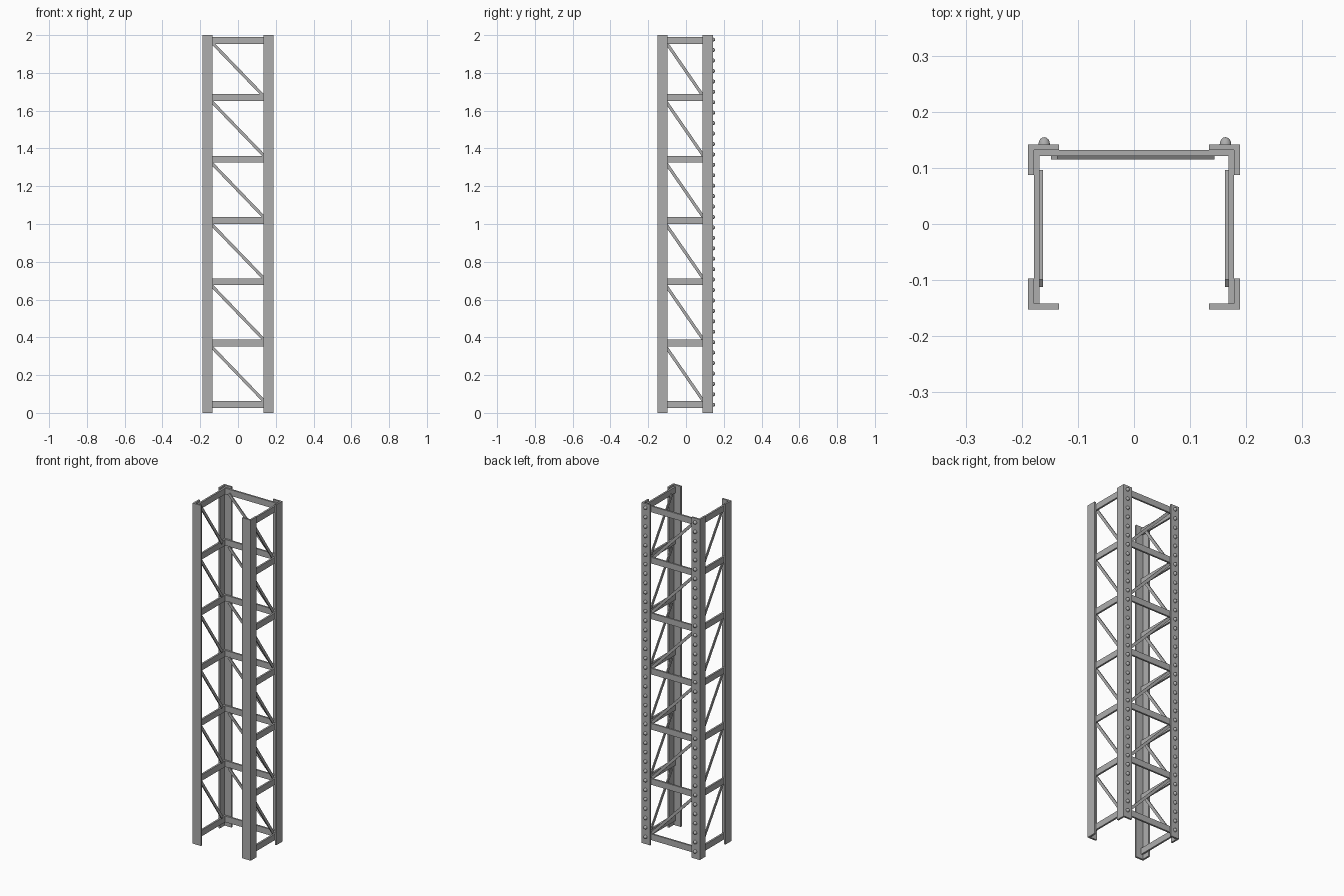
import bpy
import bmesh
import math
from mathutils import Matrix, Vector

cube = bpy.data.objects.get("Cube")
if cube:
    bpy.data.objects.remove(cube, do_unlink=True)

# One plain steel colour
steel = bpy.data.materials.new("steel_grey")
steel.use_nodes = True
GREY = (0.42, 0.42, 0.42, 1)
steel.diffuse_color = GREY
bsdf = next(n for n in steel.node_tree.nodes if n.type == 'BSDF_PRINCIPLED')
bsdf.inputs["Base Color"].default_value = GREY


def finish(bm, name):
    bmesh.ops.recalc_face_normals(bm, faces=bm.faces)
    mesh = bpy.data.meshes.new(name)
    bm.to_mesh(mesh)
    bm.free()
    mesh.materials.append(steel)
    obj = bpy.data.objects.new(name, mesh)
    bpy.context.collection.objects.link(obj)
    return obj


def add_box(bm, center, size, rotation=Matrix()):
    matrix = Matrix.Translation(Vector(center)) @ rotation @ Matrix.Diagonal((*size, 1))
    bmesh.ops.create_cube(bm, size=1, matrix=matrix)


HEIGHT = 2.0
HALF_X = 0.189            # outer face of the posts
BACK, FRONT = 0.142, -0.152
FLANGE, THICK = 0.055, 0.0105
RAIL_Z = [0.045, 0.37, 0.694, 1.018, 1.343, 1.67, 1.971]
RAIL_H = 0.036
BRACE_W, BRACE_T = 0.016, 0.006
SIDES = (("right", -1), ("left", 1))


# Corner posts: L-shaped angle irons opening to the inside
def angle_post(name, sx, y_outer, sy):
    profile = [(0, 0), (FLANGE, 0), (FLANGE, THICK),
               (THICK, THICK), (THICK, FLANGE), (0, FLANGE)]
    bm = bmesh.new()
    verts = [bm.verts.new((sx * (HALF_X - a), y_outer - sy * b, 0)) for a, b in profile]
    face = bm.faces.new(verts)
    extruded = bmesh.ops.extrude_face_region(bm, geom=[face])["geom"]
    top = [v for v in extruded if isinstance(v, bmesh.types.BMVert)]
    bmesh.ops.translate(bm, verts=top, vec=(0, 0, HEIGHT))
    finish(bm, name)


for side, sx in SIDES:
    angle_post(f"back_{side}_post", sx, BACK, 1)
    angle_post(f"front_{side}_post", sx, FRONT, -1)

# Horizontal rails fixed against the inner faces of the posts
inner_x = HALF_X - THICK
inner_back, inner_front = BACK - THICK, FRONT + THICK
bm = bmesh.new()
for z in RAIL_Z:
    add_box(bm, (0, inner_back - THICK / 2, z), (2 * inner_x, THICK, RAIL_H))
finish(bm, "back_rails")

side_end = inner_back - THICK
for side, sx in SIDES:
    bm = bmesh.new()
    for z in RAIL_Z:
        add_box(bm, (sx * (inner_x - THICK / 2), (side_end + inner_front) / 2, z),
                (THICK, side_end - inner_front, RAIL_H))
    finish(bm, f"{side}_rails")

# Diagonal braces, one per bay, behind the rails
bays = [(a + b) / 2 for a, b in zip(RAIL_Z, RAIL_Z[1:])]
back_tilt = Matrix.Rotation(math.radians(46), 4, 'Y')
side_tilt = Matrix.Rotation(math.radians(-55.4), 4, 'X')
bm = bmesh.new()
for z in bays:
    add_box(bm, (-0.0025, side_end - BRACE_T / 2, z), (0.403, BRACE_T, BRACE_W), back_tilt)
finish(bm, "back_braces")

for side, sx in SIDES:
    bm = bmesh.new()
    for z in bays:
        add_box(bm, (sx * (inner_x - THICK - BRACE_T / 2), -0.008, z),
                (BRACE_T, 0.343, BRACE_W), side_tilt)
    finish(bm, f"{side}_braces")

# Domed rivets in a column up each back post
RIVETS, FIRST, LAST = 36, 0.043, 1.976
for side, x in (("right", -0.16), ("left", 0.163)):
    bm = bmesh.new()
    bmesh.ops.create_uvsphere(bm, u_segments=10, v_segments=8, radius=1)
    below = [v for v in bm.verts if v.co.z < -0.01]
    bmesh.ops.delete(bm, geom=below, context='VERTS')
    bmesh.ops.scale(bm, verts=bm.verts, vec=(0.0108, 0.0108, 0.0128))
    bmesh.ops.rotate(bm, verts=bm.verts, matrix=Matrix.Rotation(-math.pi / 2, 3, 'X'))
    rivets = finish(bm, f"{side}_rivets")
    for poly in rivets.data.polygons:
        poly.use_smooth = True
    rivets.location = (x, BACK, FIRST)
    array = rivets.modifiers.new("column", 'ARRAY')
    array.count = RIVETS
    array.use_relative_offset = False
    array.use_constant_offset = True
    array.constant_offset_displace = (0, 0, (LAST - FIRST) / (RIVETS - 1))
